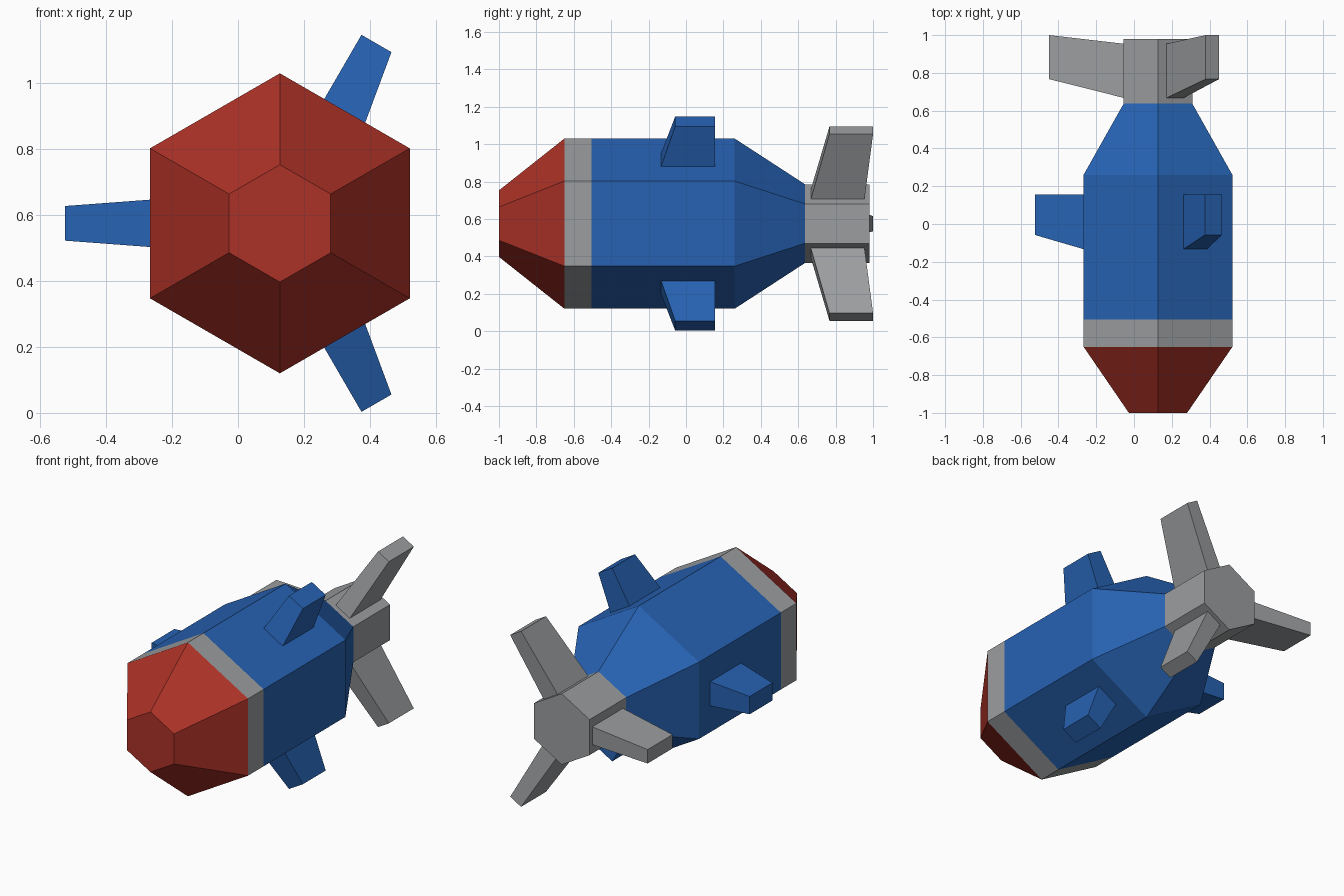
import bpy, bmesh, math
from mathutils import Vector

if "Cube" in bpy.data.objects:
    bpy.data.objects.remove(bpy.data.objects["Cube"])

CX, CZ = 0.127, 0.575          # long axis of the hull, running along y
APOTHEM = math.cos(math.radians(30))


def material(name, rgb):
    m = bpy.data.materials.new(name)
    m.diffuse_color = (*rgb, 1)
    m.use_nodes = True
    m.node_tree.nodes["Principled BSDF"].inputs["Base Color"].default_value = m.diffuse_color
    return m


RED = material("red", (0.41, 0.031, 0.020))
BLUE = material("blue", (0.020, 0.123, 0.45))
GREY = material("grey", (0.33, 0.34, 0.35))


def finish(name, bm, mats):
    bmesh.ops.recalc_face_normals(bm, faces=bm.faces)
    me = bpy.data.meshes.new(name)
    bm.to_mesh(me)
    bm.free()
    for m in mats:
        me.materials.append(m)
    ob = bpy.data.objects.new(name, me)
    bpy.context.collection.objects.link(ob)
    return ob


def loft(bm, rings, mats=None):
    """Bridge successive vertex rings and cap both ends."""
    rings = [[bm.verts.new(p) for p in r] for r in rings]
    n = len(rings[0])
    for k, (a, b) in enumerate(zip(rings, rings[1:])):
        for i in range(n):
            j = (i + 1) % n
            f = bm.faces.new((a[i], a[j], b[j], b[i]))
            f.material_index = mats[k] if mats else 0
    first, last = bm.faces.new(rings[0]), bm.faces.new(rings[-1])
    if mats:
        first.material_index, last.material_index = mats[0], mats[-1]


def hexagon(y, r):
    return [(CX + r * math.sin(i * math.pi / 3), y, CZ + r * math.cos(i * math.pi / 3))
            for i in range(6)]


# Hull: nose, collar, barrel, tapered tail and propeller hub
profile = [(-1.0, 0.178), (-0.65, 0.455), (-0.505, 0.455),
           (0.26, 0.455), (0.637, 0.21), (0.98, 0.21)]
bm = bmesh.new()
loft(bm, [hexagon(y, r) for y, r in profile], [0, 1, 2, 2, 1])
finish("hull", bm, [RED, GREY, BLUE])


def fin(name, angle, root, tip, mat, skew=0.0):
    """Tapered fin; root and tip are (distance from axis, half width, y front, y back)."""
    a = math.radians(angle)
    out = Vector((math.cos(a), 0, math.sin(a)))
    side = Vector((-math.sin(a), 0, math.cos(a)))
    rings = []
    for (d, w, y0, y1), s in ((root, 0.0), (tip, skew)):
        rings.append([Vector((CX, y, CZ)) + out * d + side * (s + w * k)
                      for y, k in ((y0, -1), (y0, 1), (y1, 1), (y1, -1))])
    bm = bmesh.new()
    loft(bm, rings)
    finish(name, bm, [mat])


# Side fins on the barrel: a straight one at the left, two leaning ones at the right
side_root = (0.455 * APOTHEM - 0.003, 0.072, -0.134, 0.155)
fin("side_fin_left", 180, side_root, (0.652, 0.0525, -0.058, 0.155), BLUE)
for label, sign in (("upper", 1), ("lower", -1)):
    fin("side_fin_" + label, 60 * sign, side_root,
        (0.619, 0.0525, -0.058, 0.155), BLUE, skew=0.019 * sign)

# Three swept tail blades around the hub
for label, angle in (("left", 180), ("upper", 60), ("lower", -60)):
    fin("tail_blade_" + label, angle, (0.21 * APOTHEM - 0.003, 0.053, 0.667, 0.954),
        (0.576, 0.041, 0.767, 1.0), GREY)
